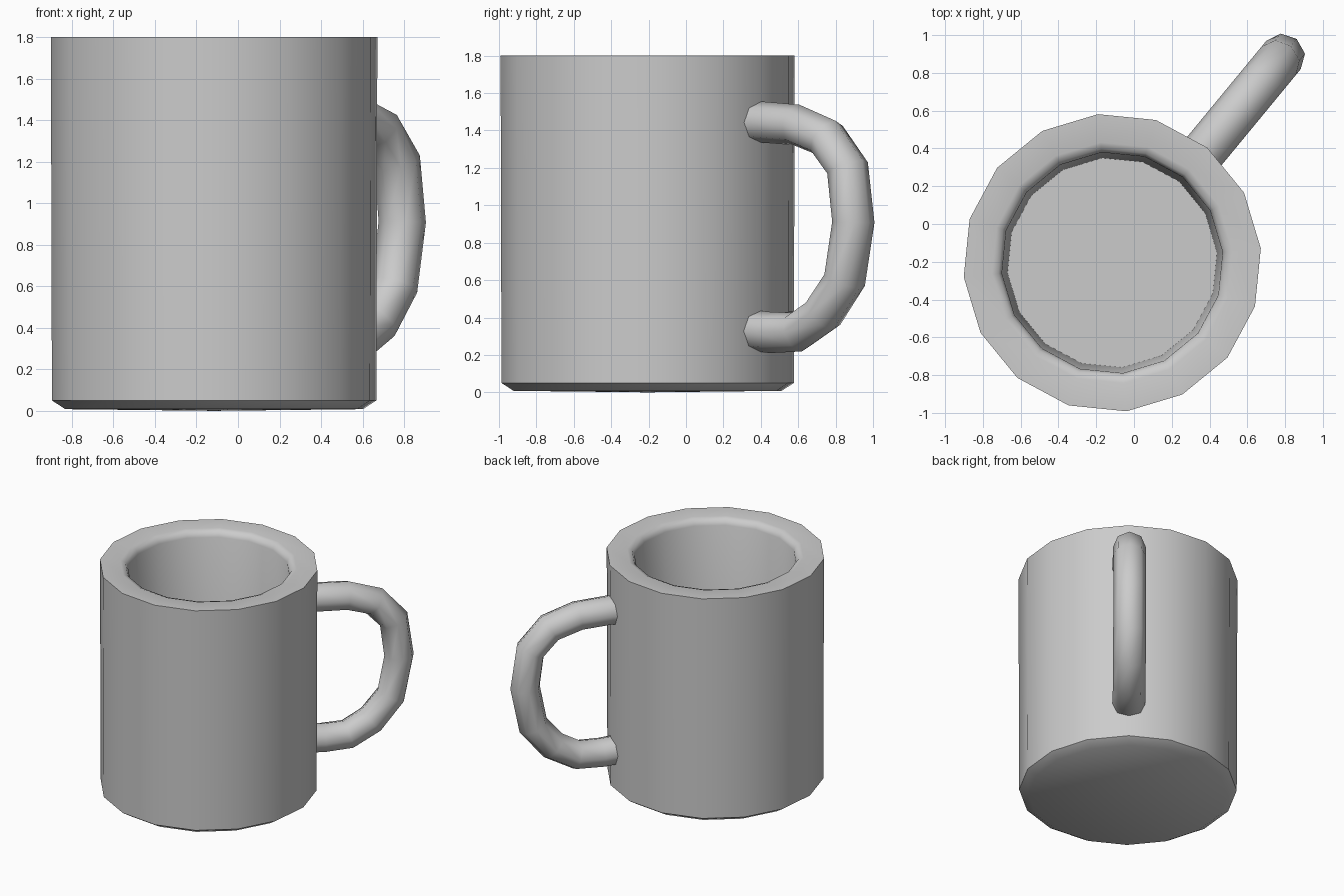
import bpy
import bmesh
import math
from mathutils import Vector

SIDES = 16
CENTRE = Vector((-0.115, -0.205, 0))
TURN = math.radians(5.5)
HANDLE_ANGLE = TURN + math.radians(45)

cube = bpy.data.objects.get("Cube")
if cube:
    bpy.data.objects.remove(cube)

grey = bpy.data.materials.new("light_grey")
grey.use_nodes = True
colour = (0.6, 0.6, 0.6, 1)
grey.diffuse_color = colour
grey.node_tree.nodes["Principled BSDF"].inputs["Base Color"].default_value = colour


def loft(bm, rings):
    """Bridge matching rings of vertices with quads."""
    for a, b in zip(rings, rings[1:]):
        n = len(a)
        for i in range(n):
            j = (i + 1) % n
            bm.faces.new((a[i], a[j], b[j], b[i]))


def finish(bm, name, angle):
    bmesh.ops.recalc_face_normals(bm, faces=bm.faces)
    mesh = bpy.data.meshes.new(name)
    bm.to_mesh(mesh)
    bm.free()
    mesh.materials.append(grey)
    obj = bpy.data.objects.new(name, mesh)
    bpy.context.collection.objects.link(obj)
    bpy.ops.object.select_all(action="DESELECT")
    obj.select_set(True)
    bpy.context.view_layer.objects.active = obj
    bpy.ops.object.shade_smooth_by_angle(angle=math.radians(angle))


# Cup: turned profile (radius, height), underside to inner floor
profile = [(0.72, 0.008), (0.785, 0.05), (0.79, 1.8), (0.64, 1.8),
           (0.605, 1.788), (0.587, 1.75), (0.557, 0.15)]
bm = bmesh.new()
rings = []
for radius, z in profile:
    ring = []
    for i in range(SIDES):
        a = TURN + math.tau * i / SIDES
        ring.append(bm.verts.new(CENTRE + Vector((radius * math.cos(a), radius * math.sin(a), z))))
    rings.append(ring)
loft(bm, rings)
# Underside and inner floor as fans
for ring, z in ((rings[0], 0), (rings[-1], 0.15)):
    hub = bm.verts.new(CENTRE + Vector((0, 0, z)))
    for i in range(SIDES):
        bm.faces.new((ring[i], ring[(i + 1) % SIDES], hub))
finish(bm, "cup", 50)

# Handle: octagonal tube swept along a path (distance from cup axis, height)
path = [(0.69, 1.435), (0.79, 1.445), (1.03, 1.43), (1.24, 1.36), (1.385, 1.2),
        (1.425, 0.91), (1.365, 0.6), (1.215, 0.42), (1.04, 0.325), (0.85, 0.32), (0.68, 0.335)]
out = Vector((math.cos(HANDLE_ANGLE), math.sin(HANDLE_ANGLE), 0))
up = Vector((0, 0, 1))
side = out.cross(up)
points = [CENTRE + out * r + up * z for r, z in path]
bm = bmesh.new()
rings = []
for k, p in enumerate(points):
    tangent = (points[min(k + 1, len(points) - 1)] - points[max(k - 1, 0)]).normalized()
    normal = side.cross(tangent)
    ring = []
    for i in range(8):
        a = math.tau * i / 8
        ring.append(bm.verts.new(p + normal * 0.11 * math.cos(a) + side * 0.118 * math.sin(a)))
    rings.append(ring)
loft(bm, rings)
bm.faces.new(rings[0])
bm.faces.new(rings[-1])
finish(bm, "handle", 55)
